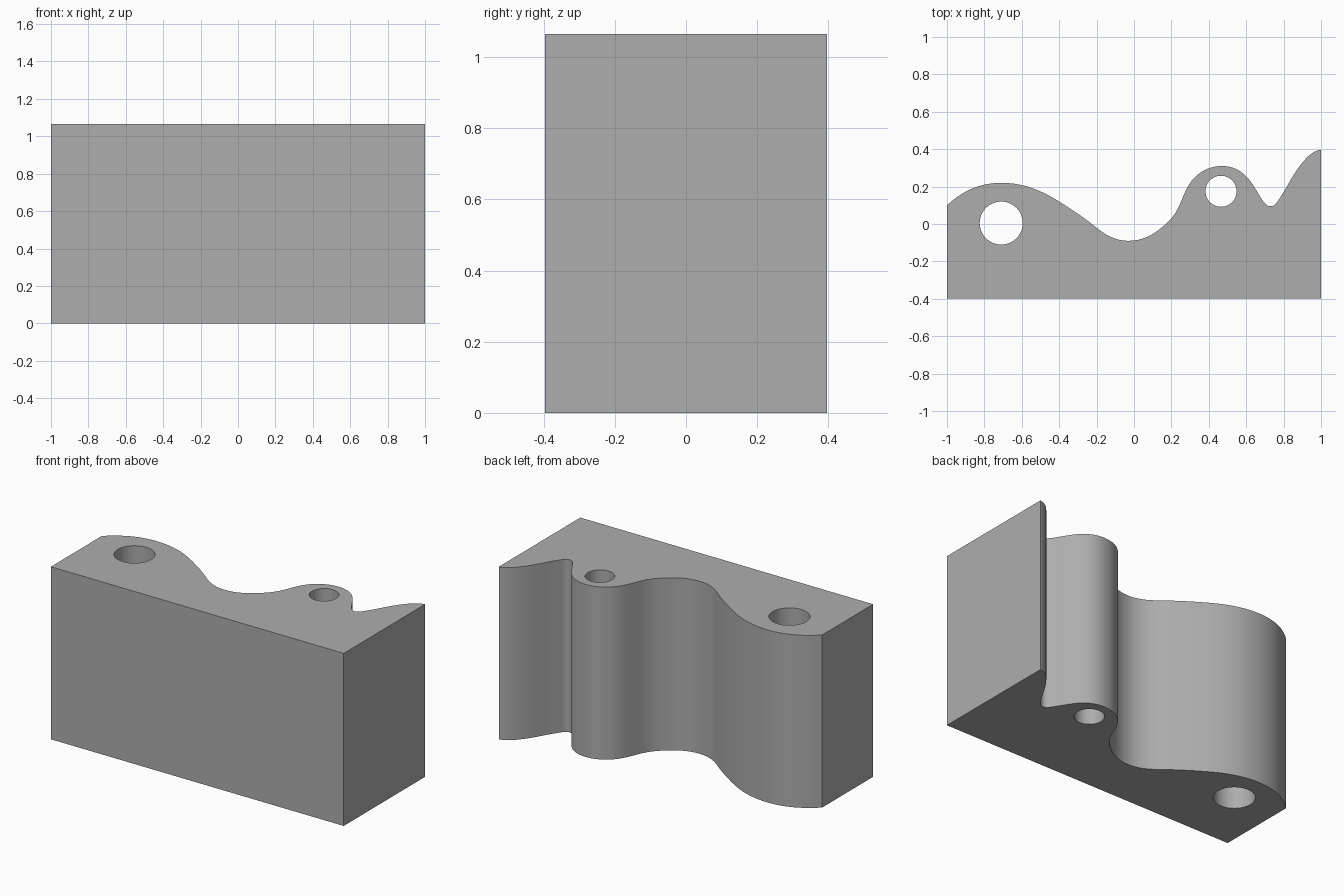
import bpy
import math
from mathutils import Vector

HEIGHT = 1.065
HALF_Y = 0.397

cube = bpy.data.objects.get("Cube")
if cube:
    bpy.data.objects.remove(cube, do_unlink=True)

# Wavy back edge: x, y, tangent angle in degrees
WAVE = [
    (-1.0, 0.10, 43), (-0.71, 0.22, 0), (-0.4, 0.12, -32), (-0.2, -0.02, -39),
    (-0.03, -0.09, 0), (0.19, 0.02, 46), (0.245, 0.105, 66), (0.295, 0.212, 58),
    (0.47, 0.31, 0), (0.60, 0.255, -46), (0.685, 0.13, -56), (0.73, 0.095, 0),
    (0.78, 0.14, 56), (0.89, 0.315, 52), (1.0, HALF_Y, 8),
]
# Through holes: centre x, centre y, radius
HOLES = [(-0.71, 0.005, 0.115), (0.465, 0.175, 0.083)]

curve = bpy.data.curves.new("wavy_block", 'CURVE')
curve.dimensions = '2D'
curve.fill_mode = 'BOTH'
curve.extrude = HEIGHT / 2
curve.resolution_u = 10


def bezier_loop(count, resolution):
    spline = curve.splines.new('BEZIER')
    spline.bezier_points.add(count - 1)
    spline.use_cyclic_u = True
    spline.resolution_u = resolution
    return spline.bezier_points


# Outline: wavy edge closed by three straight sides
points = bezier_loop(len(WAVE) + 2, 10)
corners = [(1.0, -HALF_Y, None), (-1.0, -HALF_Y, None)]
outline = WAVE + corners
for i, (x, y, angle) in enumerate(outline):
    p = points[i]
    here = Vector((x, y, 0))
    p.co = here
    before = Vector((*outline[i - 1][:2], 0))
    after = Vector((*outline[(i + 1) % len(outline)][:2], 0))
    p.handle_left_type = p.handle_right_type = 'FREE'
    p.handle_left = here.lerp(before, 1 / 3)
    p.handle_right = here.lerp(after, 1 / 3)
    if angle is not None:
        a = math.radians(angle)
        tangent = Vector((math.cos(a), math.sin(a), 0))
        if i > 0:
            p.handle_left = here - tangent * (here - before).length * 0.36
        if i < len(WAVE) - 1:
            p.handle_right = here + tangent * (after - here).length * 0.36

# Round holes
for cx, cy, r in HOLES:
    for i, p in enumerate(bezier_loop(4, 12)):
        a = i * math.pi / 2
        out = Vector((math.cos(a), math.sin(a), 0))
        side = Vector((-out.y, out.x, 0)) * r * 0.5523
        p.handle_left_type = p.handle_right_type = 'FREE'
        p.co = Vector((cx, cy, 0)) + out * r
        p.handle_left = p.co - side
        p.handle_right = p.co + side

# Solid block standing on the ground
block = bpy.data.objects.new("wavy_block", curve)
bpy.context.collection.objects.link(block)
bpy.ops.object.select_all(action='DESELECT')
block.select_set(True)
bpy.context.view_layer.objects.active = block
block.location.z = HEIGHT / 2
bpy.ops.object.convert(target='MESH')
block = bpy.context.object
bpy.ops.object.transform_apply(location=True)
bpy.ops.object.mode_set(mode='EDIT')
bpy.ops.mesh.select_all(action='SELECT')
bpy.ops.mesh.remove_doubles(threshold=0.0001)
bpy.ops.mesh.normals_make_consistent(inside=False)
bpy.ops.object.mode_set(mode='OBJECT')
bpy.ops.object.shade_smooth_by_angle(angle=math.radians(30))

# Plain grey
grey = bpy.data.materials.new("grey")
grey.use_nodes = True
colour = (0.42, 0.42, 0.42, 1)
grey.diffuse_color = colour
grey.node_tree.nodes["Principled BSDF"].inputs["Base Color"].default_value = colour
block.data.materials.clear()
block.data.materials.append(grey)
